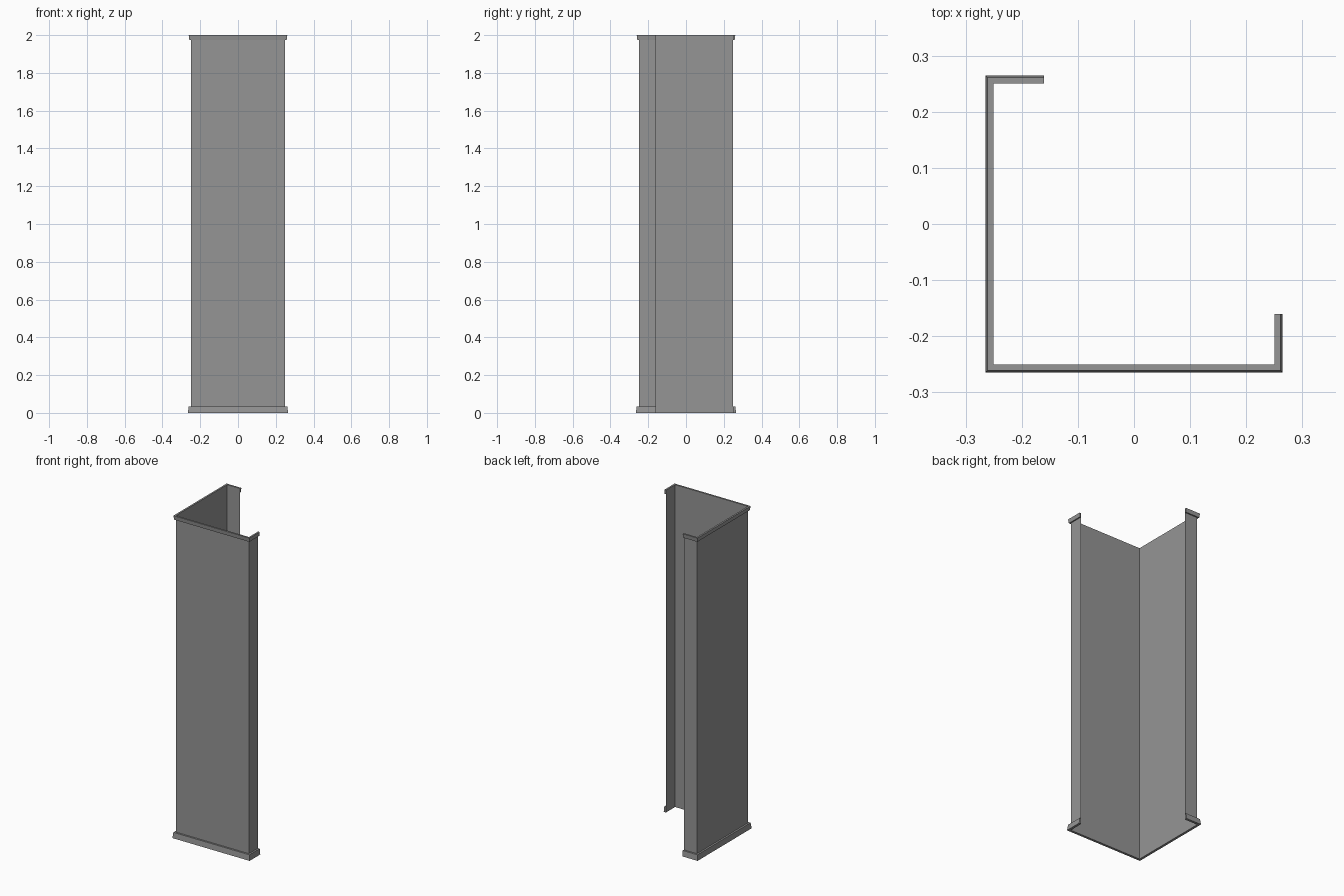
import bpy
import bmesh

cube = bpy.data.objects.get("Cube")
if cube:
    bpy.data.objects.remove(cube)

grey = bpy.data.materials.new("matte grey")
grey.use_nodes = True
colour = (0.3, 0.3, 0.3, 1)
grey.diffuse_color = colour
grey.node_tree.nodes["Principled BSDF"].inputs["Base Color"].default_value = colour

# Plan of the folded sheet: point, then outward direction for mitred offsets
HALF, LIP, HEIGHT = 0.25, -0.16, 2.0
PLAN = [((LIP, HALF), (0, 1)), ((-HALF, HALF), (-1, 1)), ((-HALF, -HALF), (-1, -1)),
        ((HALF, -HALF), (1, -1)), ((HALF, LIP), (1, 0))]


def sweep(name, profile, closed):
    """Sweep a profile of (outward offset, height) along the plan."""
    bm = bmesh.new()
    rings = [[bm.verts.new((p[0] + d[0] * o, p[1] + d[1] * o, z)) for o, z in profile]
             for p, d in PLAN]
    n = len(profile)
    for a, b in zip(rings, rings[1:]):
        for i in range(n if closed else n - 1):
            j = (i + 1) % n
            bm.faces.new((a[i], b[i], b[j], a[j]))
    if closed:
        bm.faces.new(rings[0])
        bm.faces.new(rings[-1][::-1])
        bmesh.ops.recalc_face_normals(bm, faces=bm.faces)
    mesh = bpy.data.meshes.new(name)
    bm.to_mesh(mesh)
    bm.free()
    mesh.materials.append(grey)
    obj = bpy.data.objects.new(name, mesh)
    bpy.context.collection.objects.link(obj)


# Thin folded wall with two short return lips
sweep("wall_panel", [(0, 0), (0, HEIGHT)], False)
# Skirting, tapering inward as it rises
sweep("base_trim", [(0, 0), (0.015, 0), (0.011, 0.035), (0, 0.035)], True)
# Cornice, flaring outward as it rises
sweep("top_trim", [(0, 1.975), (0.008, 1.975), (0.011, HEIGHT), (0, HEIGHT)], True)
